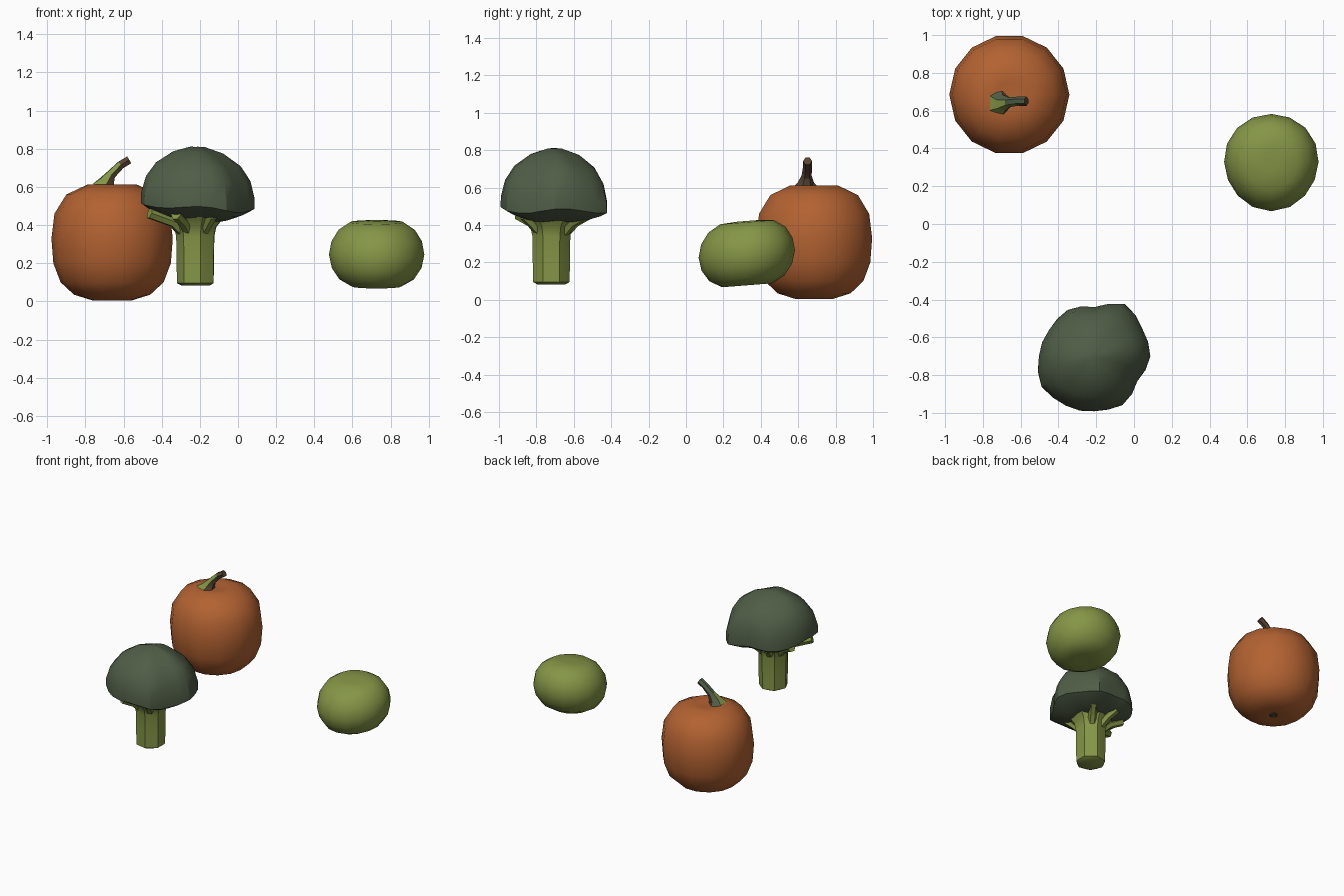
import bpy, bmesh, math
from mathutils import Vector

cube = bpy.data.objects.get("Cube")
if cube:
    bpy.data.objects.remove(cube, do_unlink=True)


def material(name, rgb):
    m = bpy.data.materials.new(name)
    m.use_nodes = True
    m.diffuse_color = (*rgb, 1)
    m.node_tree.nodes["Principled BSDF"].inputs["Base Color"].default_value = (*rgb, 1)
    return m


ORANGE = material("pumpkin orange", (0.45, 0.122, 0.031))
FLORET = material("dark green", (0.08, 0.11, 0.062))
OLIVE = material("olive green", (0.235, 0.305, 0.062))
BROWN = material("dark brown", (0.10, 0.06, 0.032))


def build(name, rings, mats, smooth=35, paint=None):
    """Skin a stack of equal point rings, close both ends and shade."""
    bm = bmesh.new()
    loops = [[bm.verts.new(p) for p in ring] for ring in rings]
    n = len(loops[0])
    for a, b in zip(loops, loops[1:]):
        for i in range(n):
            j = (i + 1) % n
            bm.faces.new((a[i], a[j], b[j], b[i]))
    bm.faces.new(loops[0][::-1])
    bm.faces.new(loops[-1])
    bmesh.ops.recalc_face_normals(bm, faces=bm.faces)
    if paint:
        for f in bm.faces:
            f.material_index = paint(f.calc_center_median(), f.normal)
    mesh = bpy.data.meshes.new(name)
    bm.to_mesh(mesh)
    bm.free()
    for m in mats:
        mesh.materials.append(m)
    ob = bpy.data.objects.new(name, mesh)
    bpy.context.collection.objects.link(ob)
    bpy.ops.object.select_all(action='DESELECT')
    ob.select_set(True)
    bpy.context.view_layer.objects.active = ob
    bpy.ops.object.shade_smooth_by_angle(angle=math.radians(smooth))
    return ob


def lathe(centre, profile, sides, shape=lambda r, z, k, a: (r, z)):
    """Rings around a vertical axis; shape bends radius and height by angle."""
    rings = []
    for r, z in profile:
        ring = []
        for k in range(sides):
            a = math.tau * k / sides
            rr, zz = shape(r, z, k, a)
            ring.append((centre[0] + rr * math.cos(a), centre[1] + rr * math.sin(a), zz))
        rings.append(ring)
    return rings


def tube(points, radii, sides):
    """Rings that follow a path."""
    pts = [Vector(p) for p in points]
    rings = []
    for i, (p, r) in enumerate(zip(pts, radii)):
        d = pts[min(i + 1, len(pts) - 1)] - pts[max(i - 1, 0)]
        q = d.to_track_quat('Z', 'Y')
        angles = [math.tau * k / sides for k in range(sides)]
        rings.append([p + q @ Vector((r * math.cos(a), r * math.sin(a), 0)) for a in angles])
    return rings


# Pumpkin body with a shallow dip on top
body = [(.03, .012), (.10, .004), (.20, .035), (.27, .10), (.308, .20), (.318, .33),
        (.302, .46), (.24, .56), (.13, .612), (.07, .606)]
build("pumpkin_body", lathe((-.66, .685), body, 14), [ORANGE], 40)

# Dry spot under the pumpkin
build("pumpkin_base_spot", lathe((-.66, .685), [(.03, .006), (.03, .013)], 6), [BROWN])


# Bent pumpkin stem: olive at the lower left, brown to the right and underneath
def stem_paint(c, n):
    if c.z < .70 and n.x < .1 and n.y < .3:
        return 1
    return 2 if n.x > .3 or n.z < -.2 or n.y < -.6 else 0


build("pumpkin_stem",
      tube([(-.70, .64, .595), (-.69, .64, .625), (-.665, .645, .665), (-.615, .65, .715),
            (-.57, .65, .742)], [.075, .045, .027, .024, .024], 6),
      [FLORET, OLIVE, BROWN], 30, stem_paint)

# Broccoli head with a lumpy rim, lifted at the front left
RIM = [.30, .29, .32, .26, .28, .28, .29, .325, .30, .29, .30, .26]


def head_shape(r, z, k, a):
    n = len(RIM)
    p = k * n / 24
    i = int(p)
    rim = RIM[i] + (RIM[(i + 1) % n] - RIM[i]) * (p - i)
    weight = min(r, 1)
    lump = 1 + (rim / .29 - 1) * weight ** 2 + .012 * math.sin(5 * a + 9 * z)
    lift = .03 * weight * max(0, math.cos(a - math.radians(205)))
    wave = .012 * weight * math.sin(4 * a + 1)
    return .29 * r * lump, z + lift + wave


head = [(.34, .415), (.62, .43), (.88, .455), (1.0, .475), (1.0, .53), (.93, .62),
        (.76, .70), (.45, .77), (.12, .808)]
build("broccoli_head", lathe((-.21, -.70), head, 24, head_shape), [FLORET], 28)

# Fluted broccoli stalk flaring under the head
stalk = [(.075, .083), (.097, .095), (.099, .20), (.101, .34), (.112, .39), (.15, .435),
         (.17, .46)]
build("broccoli_stalk",
      lathe((-.22, -.72), stalk, 14, lambda r, z, k, a: (r * (1.03 if k % 2 else .95), z)),
      [OLIVE], 30)

# Small branches spreading below the head
for n, (deg, reach) in enumerate([(205, .27), (240, .21), (160, .22), (110, .20),
                                  (55, .22), (300, .17)]):
    a = math.radians(deg)
    path = [(-.22 + r * math.cos(a), -.715 + r * math.sin(a), z)
            for r, z in ((.07, .36), (.13, .415), (reach, .455 + .1 * (reach - .2)))]
    build(f"broccoli_branch_{n + 1}", tube(path, [.03, .028, .03], 6), [OLIVE], 40)


# Squat round green vegetable, gently uneven
def squat_shape(r, z, k, a):
    tilt = .02 * r / .25 * math.sin(a)
    return r * (1 + .03 * math.sin(a) ** 2 + .012 * math.sin(3 * a)), z + tilt


squat = [(.05, .08), (.13, .078), (.195, .115), (.235, .175), (.25, .245), (.237, .315),
         (.20, .375), (.14, .415), (.05, .422)]
build("round_green_vegetable", lathe((.727, .328), squat, 16, squat_shape), [OLIVE], 60)
